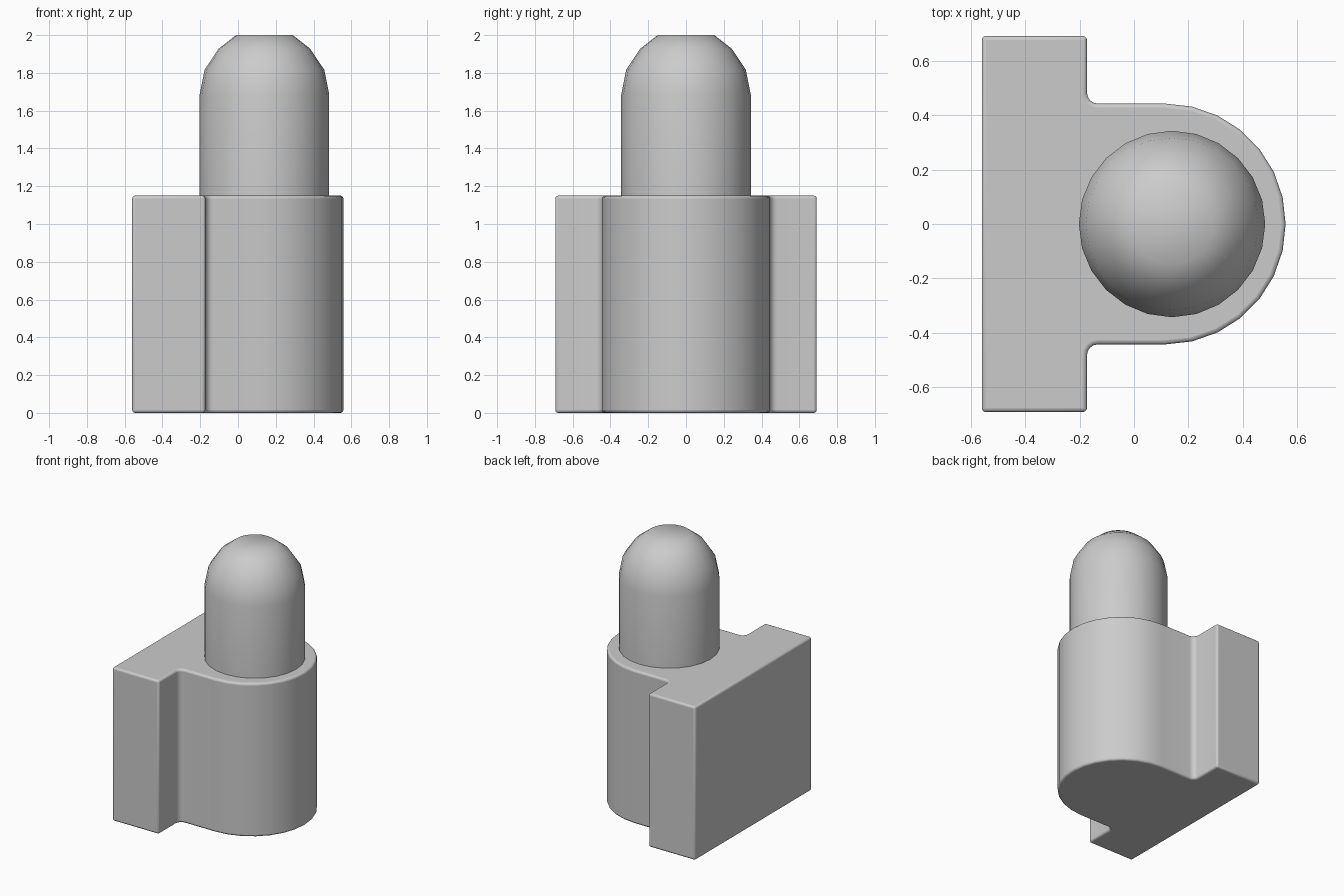
import bpy
import bmesh
from math import sin, cos, pi, radians

if "Cube" in bpy.data.objects:
    bpy.data.objects.remove(bpy.data.objects["Cube"])

grey = bpy.data.materials.new("light_grey")
grey.use_nodes = True
grey.diffuse_color = (0.6, 0.6, 0.6, 1)
grey.node_tree.nodes["Principled BSDF"].inputs["Base Color"].default_value = (0.6, 0.6, 0.6, 1)


def finish(name, bm):
    bmesh.ops.recalc_face_normals(bm, faces=bm.faces)
    mesh = bpy.data.meshes.new(name)
    bm.to_mesh(mesh)
    bm.free()
    mesh.materials.append(grey)
    obj = bpy.data.objects.new(name, mesh)
    bpy.context.collection.objects.link(obj)
    return obj


def smooth(obj, angle):
    bpy.ops.object.select_all(action='DESELECT')
    bpy.context.view_layer.objects.active = obj
    obj.select_set(True)
    bpy.ops.object.shade_smooth_by_angle(angle=radians(angle))


def arc(cx, cy, r, start, end, steps):
    return [(cx + r * cos(start + (end - start) * i / steps),
             cy + r * sin(start + (end - start) * i / steps)) for i in range(steps + 1)]


# Housing: flat plate with a round-nosed boss, filleted where they meet
back, step, wide, nose_x, nose_r, fillet = -0.56, -0.173, 0.692, 0.115, 0.443, 0.04
half = arc(nose_x, 0, nose_r, 0, pi / 2, 7)
half += arc(step + fillet, nose_r + fillet, fillet, -pi / 2, -pi, 4)
half += [(step, wide), (back, wide)]
outline = half + [(x, -y) for x, y in reversed(half[1:])]
bm = bmesh.new()
base = bm.faces.new([bm.verts.new((x, y, 0)) for x, y in outline])
top = bmesh.ops.extrude_face_region(bm, geom=[base])["geom"]
bmesh.ops.translate(bm, vec=(0, 0, 1.15), verts=[v for v in top if isinstance(v, bmesh.types.BMVert)])
housing = finish("housing", bm)
bevel = housing.modifiers.new("soft_edges", 'BEVEL')
bevel.width = 0.015
bevel.segments = 3
bevel.limit_method = 'ANGLE'
bevel.angle_limit = radians(40)
smooth(housing, 40)

# Pin: cylinder rising from the housing, with a truncated dome
pin_r, shoulder, sides = 0.343, 1.685, 24
profile = [(pin_r, 1.1)]
profile += [(pin_r * cos(a), shoulder + pin_r * sin(a)) for a in (0, pi / 8, pi / 4)]
profile += [(0.15, 2.0)]
bm = bmesh.new()
rings = [[bm.verts.new((0.14 + r * cos(2 * pi * i / sides), r * sin(2 * pi * i / sides), z))
          for i in range(sides)] for r, z in profile]
for low, high in zip(rings, rings[1:]):
    for i in range(sides):
        j = (i + 1) % sides
        bm.faces.new((low[i], low[j], high[j], high[i]))
bm.faces.new(rings[-1])
bm.faces.new(rings[0])
pin = finish("pin", bm)
smooth(pin, 50)
